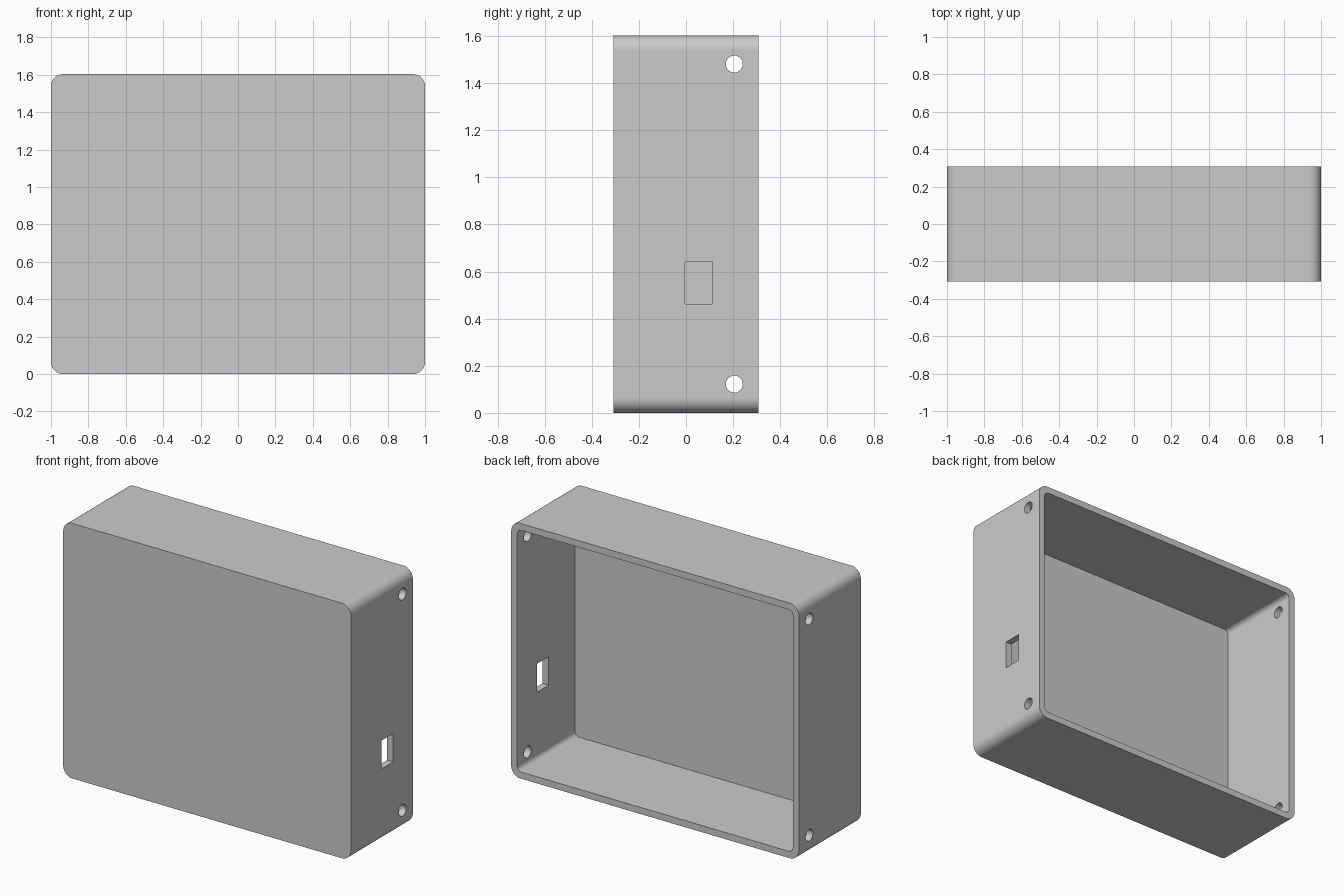
import bpy, bmesh, math
from mathutils import Matrix, Vector

default = bpy.data.objects.get("Cube")
if default:
    bpy.data.objects.remove(default, do_unlink=True)

W, D, H = 2.0, 0.615, 1.603       # outer size
WALL, RADIUS, INNER_RADIUS = 0.042, 0.064, 0.03

grey = bpy.data.materials.new("plain grey")
grey.use_nodes = True
colour = (0.6, 0.6, 0.6, 1)
grey.diffuse_color = colour
grey.node_tree.nodes["Principled BSDF"].inputs["Base Color"].default_value = colour


def to_object(name, bm):
    bmesh.ops.recalc_face_normals(bm, faces=bm.faces)
    mesh = bpy.data.meshes.new(name)
    bm.to_mesh(mesh)
    bm.free()
    mesh.materials.append(grey)
    obj = bpy.data.objects.new(name, mesh)
    bpy.context.collection.objects.link(obj)
    return obj


def block(name, size, centre, radius=0):
    """Box whose edges along y are rounded by radius."""
    bm = bmesh.new()
    bmesh.ops.create_cube(bm, size=1)
    bmesh.ops.scale(bm, vec=size, verts=bm.verts)
    bmesh.ops.translate(bm, vec=centre, verts=bm.verts)
    if radius:
        edges = [e for e in bm.edges
                 if abs(e.verts[0].co.y - e.verts[1].co.y) > 0.01]
        bmesh.ops.bevel(bm, geom=edges, offset=radius, segments=12,
                        profile=0.5, affect='EDGES')
    return to_object(name, bm)


def rod(name, radius, x, y, z):
    """Short cylinder lying along x."""
    bm = bmesh.new()
    turn = Matrix.Translation(Vector((x, y, z))) @ Matrix.Rotation(math.pi / 2, 4, 'Y')
    bmesh.ops.create_cone(bm, cap_ends=True, segments=40, radius1=radius,
                          radius2=radius, depth=0.2, matrix=turn)
    return to_object(name, bm)


# Outer shell, with its closed face at the front
shell = block("enclosure_shell", (W, D, H), (0, 0, H / 2), RADIUS)

# Cavity open to the back
cutters = [block("cavity_cutter", (W - 2 * WALL, D, H - 2 * WALL),
                 (0, WALL, H / 2), INNER_RADIUS)]

# Rectangular port through one side wall
cutters.append(block("port_cutter", (0.2, 0.115, 0.178), (1, 0.054, 0.551)))

# Screw holes near the open rim on both side walls
for side in (-1, 1):
    for z in (0.122, H - 0.122):
        cutters.append(rod("screw_hole_cutter", 0.036, side, 0.205, z))

bpy.ops.object.select_all(action='DESELECT')
bpy.context.view_layer.objects.active = shell
shell.select_set(True)
for cutter in cutters:
    cutter.hide_render = True
    cut = shell.modifiers.new("cut", 'BOOLEAN')
    cut.operation = 'DIFFERENCE'
    cut.solver = 'EXACT'
    cut.object = cutter
    bpy.ops.object.modifier_apply(modifier=cut.name)
    bpy.data.objects.remove(cutter, do_unlink=True)

# Smooth rounded corners, crisp rims and flat walls
bpy.ops.object.shade_smooth_by_angle(angle=math.radians(30))
weighted = shell.modifiers.new("flat_walls", 'WEIGHTED_NORMAL')
weighted.keep_sharp = True
